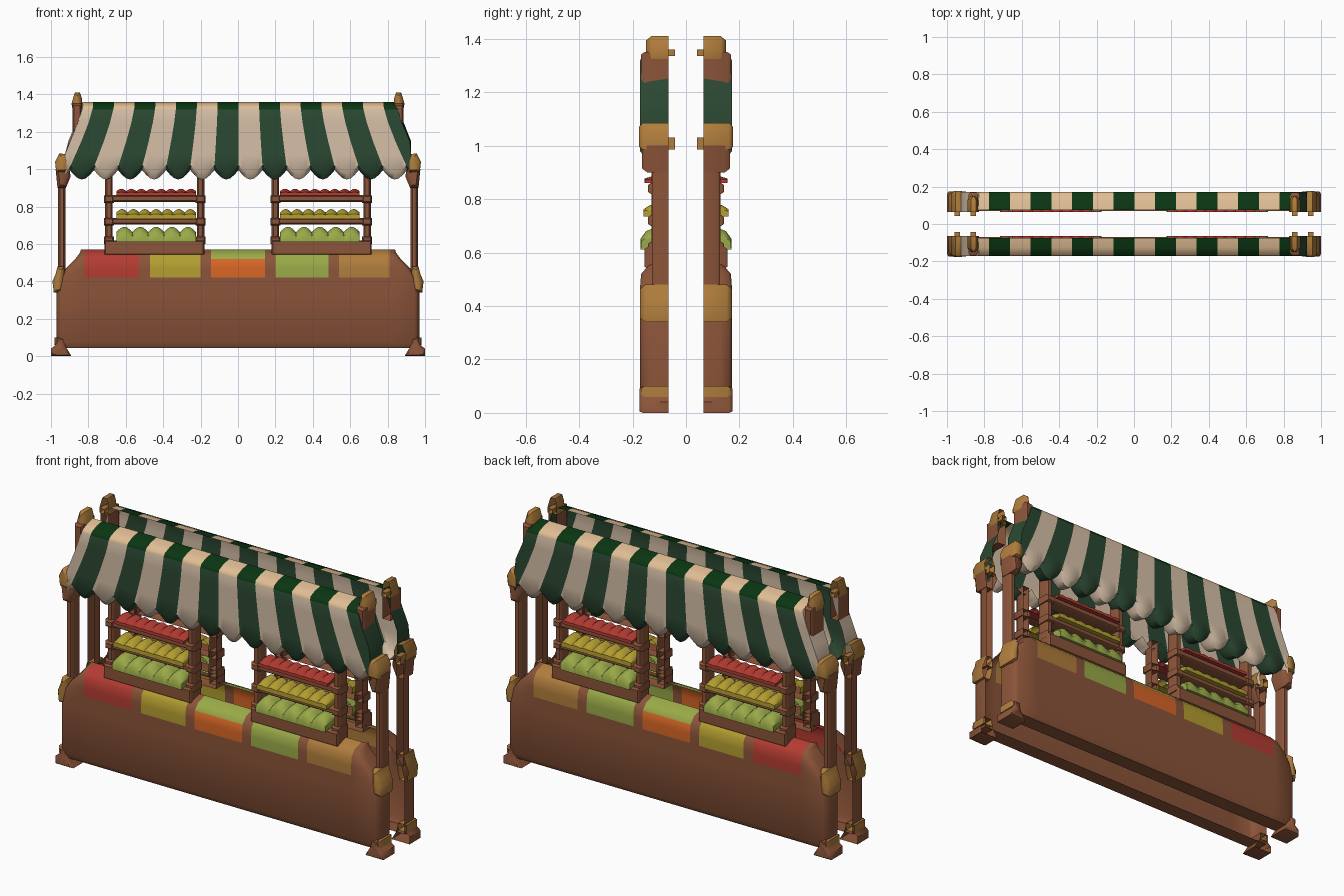
import bpy, bmesh, math

if "Cube" in bpy.data.objects:
    bpy.data.objects.remove(bpy.data.objects["Cube"])

BACK, FRONT = -0.065, -0.172


def material(name, r, g, b):
    m = bpy.data.materials.new(name)
    m.use_nodes = True
    m.diffuse_color = (r, g, b, 1)
    m.node_tree.nodes["Principled BSDF"].inputs["Base Color"].default_value = (r, g, b, 1)
    return m


WOOD = material("brown wood", 0.26, 0.089, 0.041)
GOLD = material("golden tan", 0.43, 0.205, 0.045)
GREEN = material("awning green", 0.024, 0.065, 0.032)
DARK = material("deep green", 0.003, 0.036, 0.006)
CREAM = material("cream cloth", 0.68, 0.53, 0.39)
PEACH = material("peach cloth", 0.75, 0.51, 0.30)
RED = material("red fruit", 0.456, 0.045, 0.032)
YELLOW = material("yellow fruit", 0.456, 0.342, 0.03)
LIME = material("lime fruit", 0.32, 0.40, 0.065)
ORANGE = material("orange fruit", 0.68, 0.133, 0.019)


def finish(name, bm, mats):
    """Turn a front half into an object and mirror it to the back."""
    me = bpy.data.meshes.new(name)
    bm.to_mesh(me)
    bm.free()
    for m in mats:
        me.materials.append(m)
    ob = bpy.data.objects.new(name, me)
    bpy.context.collection.objects.link(ob)
    bpy.ops.object.select_all(action='DESELECT')
    ob.select_set(True)
    bpy.context.view_layer.objects.active = ob
    bpy.ops.object.shade_smooth_by_angle(angle=math.radians(50))
    mod = ob.modifiers.new("front_to_back", 'MIRROR')
    mod.use_axis = (False, True, False)
    mod.use_mirror_merge = False
    return ob


def shell(name, outline, mat, front=FRONT, bevel=0.01, back=BACK):
    """Open-backed relief part from an outline in x and z."""
    bm = bmesh.new()
    face = bm.faces.new([bm.verts.new((x, front + bevel, z)) for x, z in outline])
    face.normal_update()
    if face.normal.y > 0:
        face.normal_flip()
    rim = bmesh.ops.extrude_edge_only(bm, edges=bm.edges[:])
    for v in rim["geom"]:
        if isinstance(v, bmesh.types.BMVert):
            v.co.y = back
    bmesh.ops.recalc_face_normals(bm, faces=bm.faces[:])
    face.normal_update()
    if face.normal.y > 0:
        bmesh.ops.reverse_faces(bm, faces=bm.faces[:])
    face.normal_update()
    bmesh.ops.inset_individual(bm, faces=[face], thickness=bevel, depth=bevel)
    return finish(name, bm, [mat])


def box(x0, x1, z0, z1):
    return [(x0, z0), (x1, z0), (x1, z1), (x0, z1)]


def sheet(name, cols, rows, mats, pick, place):
    """Grid surface; rows run upward, columns run from -x to +x."""
    bm = bmesh.new()
    grid = [[bm.verts.new(place(c, r, i, j)) for j, c in enumerate(cols)]
            for i, r in enumerate(rows)]
    for i in range(len(rows) - 1):
        for j in range(len(cols) - 1):
            f = bm.faces.new((grid[i][j], grid[i][j + 1], grid[i + 1][j + 1], grid[i + 1][j]))
            f.material_index = pick(i, j)
    return finish(name, bm, mats)


def depth(y, d):
    return BACK + (y - BACK) * d


# Striped awning with a scalloped hem and flaring sides
SUB = 6
edges = [-0.83] + [-0.775 + 0.111 * k for k in range(15)] + [0.85]
cols = [(-0.84, 0, 0), (-0.835, 0.7, 0)]
for a, b in zip(edges, edges[1:]):
    cols += [(a + (b - a) * t / SUB, 1, t / SUB) for t in range(SUB)]
cols += [(0.85, 1, 0), (0.855, 0.7, 0), (0.86, 0, 0)]
rows = [(-0.08, 1.01, 1.15), (-0.145, 0.995, 1.16), (FRONT, 1.02, 1.155), (FRONT, 1.08, 1.12),
        (FRONT, 1.15, 1.08), (FRONT, 1.25, 1.03), (FRONT, 1.318, 1.005),
        (-0.165, 1.335, 1), (-0.125, 1.352, 1), (-0.075, 1.36, 1)]


def awning_place(c, r, i, j):
    x = max(-0.925, min(0.925, c[0] * r[2]))
    drop = (0.05, 0.05, 0.04)[i] * math.sin(math.pi * c[2]) if i < 3 else 0
    return x, depth(r[0], c[1]), r[1] - drop


def awning_colour(i, j):
    stripe = max(0, min(15, (j - 2) // SUB))
    return stripe % 2 + (2 if i >= 6 else 0)


sheet("striped_awning", cols, rows, [CREAM, GREEN, PEACH, DARK], awning_colour, awning_place)

# Counter with coloured produce trays set into its upper front
TRAYS = [(-0.82, -0.53, 1), (-0.47, -0.20, 2), (-0.145, 0.145, 3), (0.20, 0.485, 4), (0.54, 0.81, 5)]
cols = [(-1.0, 0), (-1.0, 0.6), (-0.99, 0.9), (-0.975, 1)]
for a, b, _ in TRAYS:
    cols += [(a, 1), (b, 1)]
cols += [(0.975, 1), (0.99, 0.9), (1.0, 0.6), (1.0, 0)]
rows = [(-0.07, 0.045, 0.97), (-0.155, 0.045, 0.97), (FRONT, 0.075, 0.97), (FRONT, 0.35, 0.97),
        (FRONT, 0.42, 0.95), (FRONT, 0.47, 0.92), (-0.168, 0.52, 0.87),
        (-0.14, 0.553, 0.845), (-0.08, 0.57, 0.84)]


def counter_place(c, r, i, j):
    x = c[0] * r[2] if abs(c[0]) > 0.9 else c[0]
    return x, depth(r[0], c[1]), r[1]


def counter_colour(i, j):
    tray, odd = divmod(j - 4, 2)
    if i < 4 or odd or not 0 <= tray < 5:
        return 0
    return 4 if tray == 2 and i >= 6 else TRAYS[tray][2]


sheet("counter", cols, rows, [WOOD, RED, YELLOW, ORANGE, LIME, GOLD], counter_colour, counter_place)


# Bumpy rows of produce
def produce(name, x0, x1, z0, z1, front, bumps, mat):
    n = bumps * 6
    cols = [(x0 + (x1 - x0) * k / n, 1, k * math.pi / 6) for k in range(n + 1)]
    cols = [(x0, 0, 0)] + cols + [(x1, 0, 0)]
    mid = (z0 + z1) / 2
    rows = [(BACK, z0, 0), (front, z0, 0), (front, mid, 0.3), (front + 0.02, z1 - 0.012, 0.8),
            (front + 0.05, z1, 1), (BACK, z1, 1)]

    def place(c, r, i, j):
        dip = (1 - abs(math.sin(c[2]))) * r[2] * (z1 - z0) * 0.35
        return c[0], depth(r[0] + dip * 0.4 * (r[0] < BACK), c[1]), r[1] - dip

    sheet(name, cols, rows, [mat], lambda i, j: 0, place)


for side, s in (("left", 1), ("right", -1)):
    def flip(points):
        return [(s * x, z) for x, z in points]

    def part(name, points, mat, *args):
        shell(f"{side}_{name}", flip(points), mat, *args)

    # Shelf rack
    part("rack_bin", box(0.18, 0.715, 0.54, 0.62), WOOD, -0.155)
    for n, x in (("inner", 0.2), ("outer", 0.69)):
        part(f"{n}_rack_post", box(x - 0.02, x + 0.02, 0.56, 1.0), WOOD, -0.13, 0.012)
        for k, z in enumerate((0.62, 0.72, 0.84)):
            part(f"{n}_rack_joint_{k}", box(x - 0.026, x + 0.026, z - 0.02, z + 0.02), WOOD, -0.142)
    for n, z0, z1 in (("lower", 0.705, 0.738), ("upper", 0.825, 0.862)):
        part(f"{n}_shelf", box(0.21, 0.68, z0, z1), WOOD, -0.137)
    a, b = sorted((s * 0.225, s * 0.65))
    produce(f"{side}_lime_row", a, b, 0.612, 0.692, -0.17, 5, LIME)
    produce(f"{side}_yellow_row", a, b, 0.735, 0.787, -0.16, 7, YELLOW)
    produce(f"{side}_red_row", a, b, 0.86, 0.895, -0.155, 8, RED)

    # Corner posts with brackets and finials
    part("corner_post", box(0.922, 0.962, 0.42, 0.98), WOOD, -0.128, 0.014)
    part("post_bracket", [(0.92, 0.9), (0.965, 0.9), (0.975, 1.0), (0.9, 1.0), (0.895, 0.96)],
         WOOD, -0.165, 0.02)
    part("post_finial", [(0.91, 0.985), (0.972, 0.985), (0.978, 1.04), (0.955, 1.085),
                         (0.92, 1.08), (0.905, 1.04)], GOLD, -0.176, 0.015)
    part("finial_stub", box(0.93, 0.96, 0.985, 1.03), GOLD, -0.1, 0.004, -0.042)
    part("base_collar", [(0.925, 0.4), (0.94, 0.34), (0.985, 0.34), (0.992, 0.4), (0.975, 0.44),
                         (0.965, 0.48), (0.93, 0.48)], GOLD, -0.172, 0.02)

    # Roof posts
    part("roof_post", box(0.835, 0.885, 1.2, 1.35), WOOD, -0.168, 0.012)
    part("roof_finial", [(0.83, 1.325), (0.885, 1.325), (0.89, 1.35), (0.88, 1.385), (0.872, 1.41),
                         (0.845, 1.41), (0.835, 1.38)], GOLD, -0.15, 0.02)
    part("roof_stub", box(0.845, 0.875, 1.335, 1.36), GOLD, -0.1, 0.004, -0.042)

    # Feet
    part("foot", [(0.89, 0.0), (1.0, 0.0), (1.0, 0.04), (0.975, 0.06), (0.97, 0.1),
                  (0.93, 0.1), (0.92, 0.05)], WOOD, -0.174, 0.012)
    part("foot_collar", box(0.93, 0.982, 0.06, 0.1), GOLD, -0.168, 0.012)
